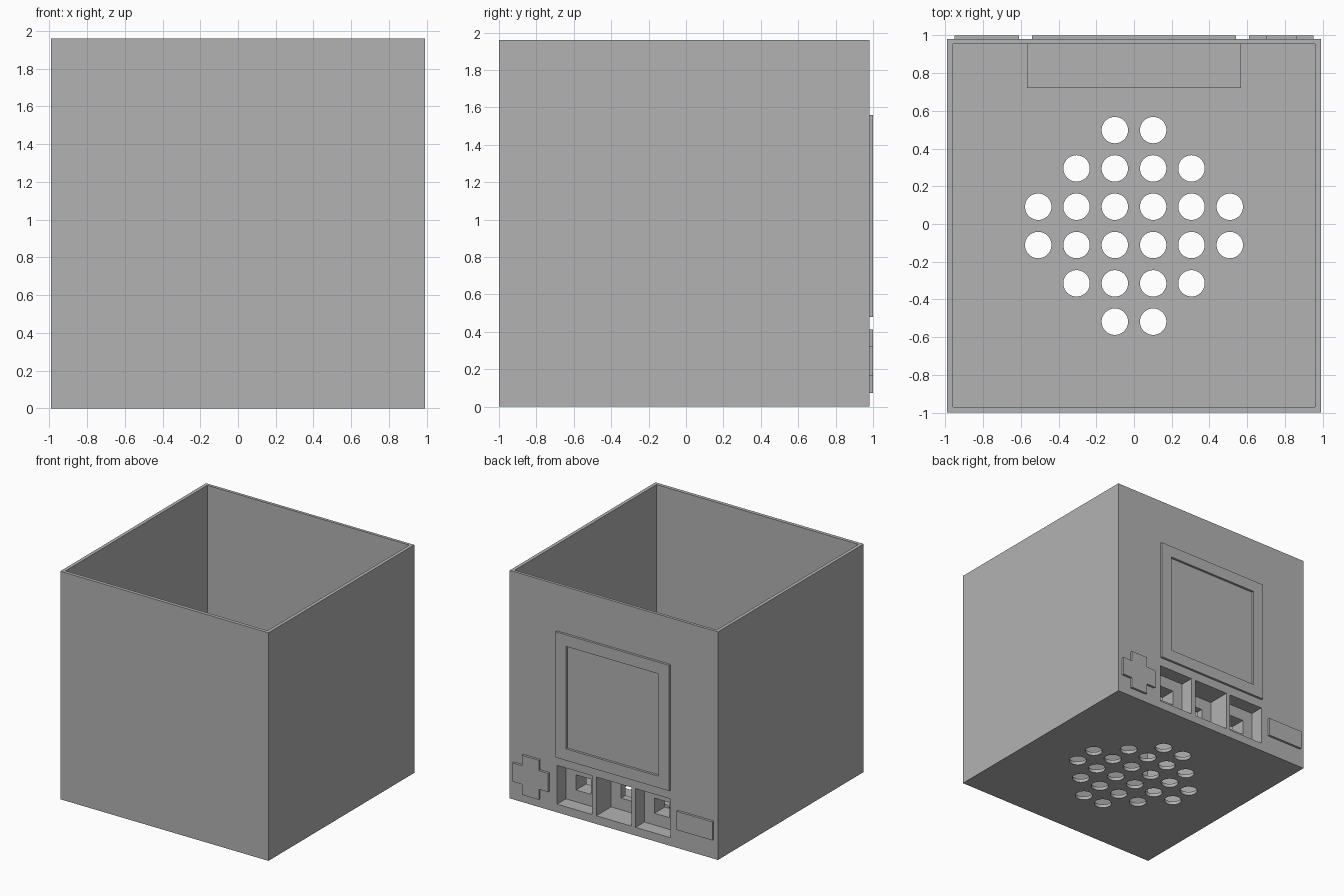
import bpy, bmesh, math
from mathutils import Matrix

old = bpy.data.objects.get("Cube")
if old:
    bpy.data.objects.remove(old, do_unlink=True)

GREY = (0.45, 0.45, 0.45, 1)
mat = bpy.data.materials.new("plain grey")
mat.use_nodes = True
mat.diffuse_color = GREY
mat.node_tree.nodes["Principled BSDF"].inputs["Base Color"].default_value = GREY


def finish(name, bm):
    bmesh.ops.recalc_face_normals(bm, faces=bm.faces)
    mesh = bpy.data.meshes.new(name)
    bm.to_mesh(mesh)
    bm.free()
    mesh.materials.append(mat)
    obj = bpy.data.objects.new(name, mesh)
    bpy.context.collection.objects.link(obj)
    return obj


def add_box(bm, x, y, z):
    """Box spanning the (low, high) pairs x, y and z."""
    spans = (x, y, z)
    middle = [(a + b) / 2 for a, b in spans]
    size = [b - a for a, b in spans]
    bmesh.ops.create_cube(bm, size=1, matrix=Matrix.Translation(middle) @ Matrix.Diagonal((*size, 1)))


def boxes(name, *spans):
    bm = bmesh.new()
    for span in spans:
        add_box(bm, *span)
    return finish(name, bm)


def combine(target, tool, operation):
    mod = target.modifiers.new("combine", "BOOLEAN")
    mod.operation, mod.object, mod.solver = operation, tool, "EXACT"
    bpy.context.view_layer.objects.active = target
    bpy.ops.object.modifier_apply(modifier=mod.name)
    bpy.data.objects.remove(tool, do_unlink=True)


def around(centre, width):
    return (centre - width / 2, centre + width / 2)


HALF, WALL, HEIGHT, MID_Y = 0.99, 0.03, 1.96, -0.01
BACK = MID_Y + HALF
FRONT = MID_Y - HALF
PLATE = (BACK - 0.01, 1.0)

# Open-topped case
case = boxes("case", ((-HALF, HALF), (FRONT, BACK), (0, HEIGHT)))
inner = HALF - WALL
cavity = boxes("cavity", ((-inner, inner), (FRONT + WALL, BACK - WALL + 0.005), (WALL, HEIGHT + 1)))
combine(case, cavity, "DIFFERENCE")

# Key housing inside the back wall
housing = boxes("housing", ((-0.567, 0.567), (0.72, BACK - 0.01), (0.01, 0.43)))
combine(case, housing, "UNION")

# Three key pockets, the middle one deeper
KEYS = ((-0.373, 0.12), (0, 0.2), (0.373, 0.12))
KEY_Z = 0.237
pockets = boxes("pockets", *[(around(x, 0.333), (BACK - d, 1.1), around(KEY_Z, 0.333)) for x, d in KEYS])
combine(case, pockets, "DIFFERENCE")

# Small square opening behind each key
slots = boxes("slots", *[(around(x, 0.14), (0.6, 0.9), around(KEY_Z, 0.13)) for x, d in KEYS])
combine(case, slots, "DIFFERENCE")

# Diamond of round holes through the floor
bm = bmesh.new()
PITCH = 0.203
for row in range(6):
    for col in range(6):
        u, v = col - 2.5, row - 2.5
        if abs(u) + abs(v) < 3.5:
            bmesh.ops.create_cone(bm, cap_ends=True, segments=40, radius1=0.07, radius2=0.07, depth=0.2,
                                  matrix=Matrix.Translation((u * PITCH, MID_Y + v * PITCH, 0)))
combine(case, finish("floor_holes", bm), "DIFFERENCE")

# Raised screen frame
frame = boxes("screen_frame", ((-0.54, 0.54), PLATE, (0.48, 1.56)))
opening = boxes("opening", (around(0, 0.88), (0.9, 1.1), around(1.02, 0.88)))
combine(frame, opening, "DIFFERENCE")

# Cross-shaped direction pad: one corner repeated by quarter turns
bm = bmesh.new()
outline = []
for turn in range(4):
    c, s = round(math.cos(turn * math.pi / 2)), round(math.sin(turn * math.pi / 2))
    for u, v in ((0.17, -0.08), (0.17, 0.08), (0.08, 0.08)):
        outline.append(bm.verts.new((0.78 + c * u - s * v, PLATE[0], 0.243 + s * u + c * v)))
face = bm.faces.new(outline)
grown = bmesh.ops.extrude_face_region(bm, geom=[face])["geom"]
for vert in grown:
    if isinstance(vert, bmesh.types.BMVert):
        vert.co.y = PLATE[1]
finish("direction_pad", bm)

# Flat rectangular button
boxes("flat_button", ((-0.95, -0.61), PLATE, (0.165, 0.325)))
